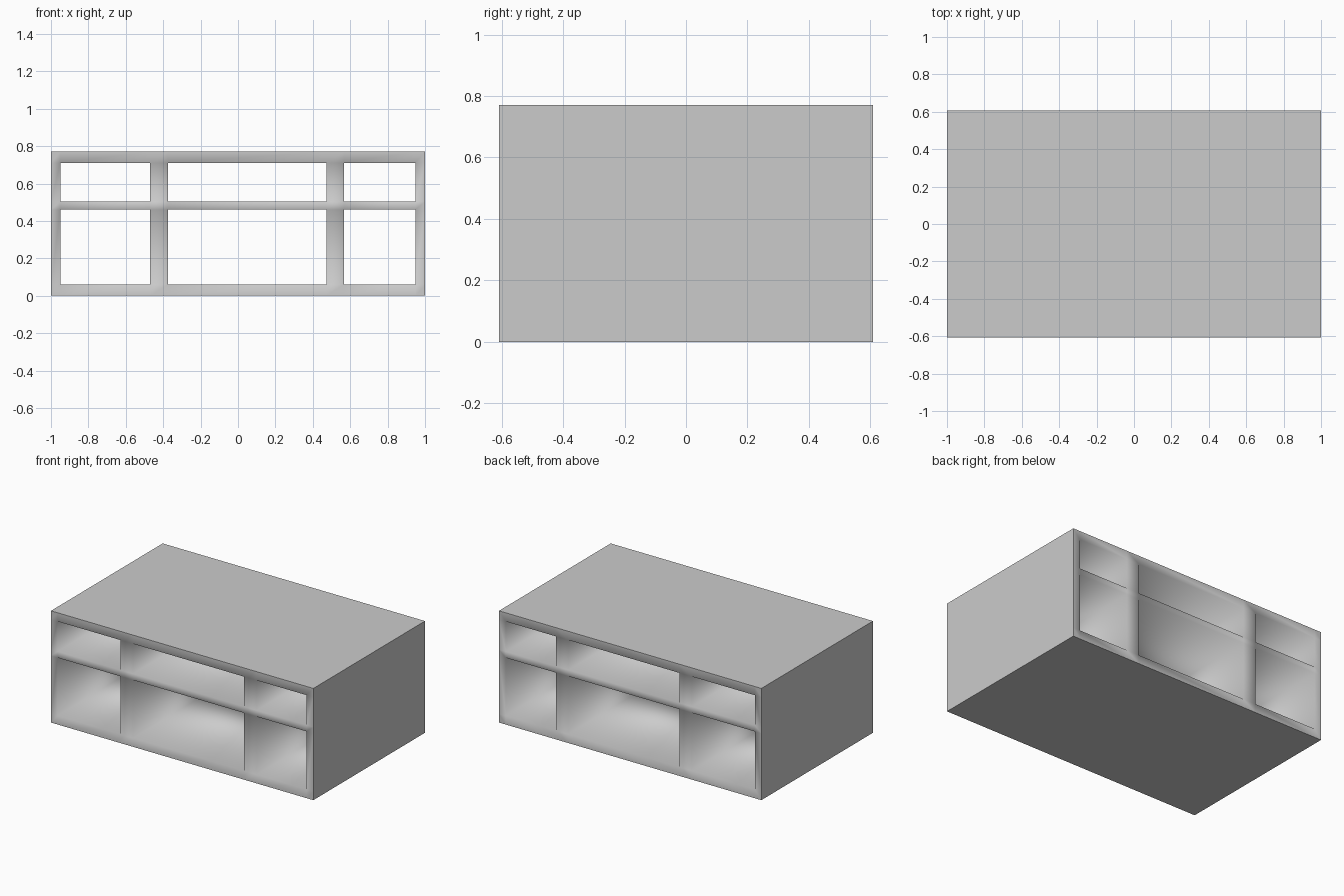
import bpy, bmesh
from mathutils import Vector

if "Cube" in bpy.data.objects:
    bpy.data.objects.remove(bpy.data.objects["Cube"])

DEPTH, HEIGHT = 1.216, 0.77
# Panel boundaries across the width and up the height; odd gaps are openings
XS = [-1.0, -0.95, -0.47, -0.375, 0.472, 0.567, 0.948, 1.0]
ZS = [0.0, 0.06, 0.46, 0.503, 0.71, HEIGHT]

bm = bmesh.new()

# Front lattice: frame, two dividers and a shelf, leaving six openings
grid = [[bm.verts.new((x, -DEPTH / 2, z)) for z in ZS] for x in XS]
for i in range(len(XS) - 1):
    for j in range(len(ZS) - 1):
        if i % 2 and j % 2:
            continue
        bm.faces.new((grid[i][j], grid[i + 1][j],
                      grid[i + 1][j + 1], grid[i][j + 1]))

# Extrude the lattice to the back, keeping the front faces
result = bmesh.ops.extrude_face_region(bm, geom=bm.faces[:], use_keep_orig=True)
back = [g for g in result["geom"] if isinstance(g, bmesh.types.BMVert)]
bmesh.ops.translate(bm, verts=back, vec=Vector((0, DEPTH, 0)))
bmesh.ops.recalc_face_normals(bm, faces=bm.faces[:])


def is_outer(face):
    c = face.calc_center_median()
    return abs(c.x) > 0.999 or c.z < 0.001 or c.z > HEIGHT - 0.001


# Smooth lattice and openings, crisp edges around the outer box
for f in bm.faces:
    f.smooth = not is_outer(f)
for e in bm.edges:
    e.smooth = not any(is_outer(f) for f in e.link_faces)

mesh = bpy.data.meshes.new("shelf_unit")
bm.to_mesh(mesh)
bm.free()
shelf_unit = bpy.data.objects.new("shelf_unit", mesh)
bpy.context.collection.objects.link(shelf_unit)
